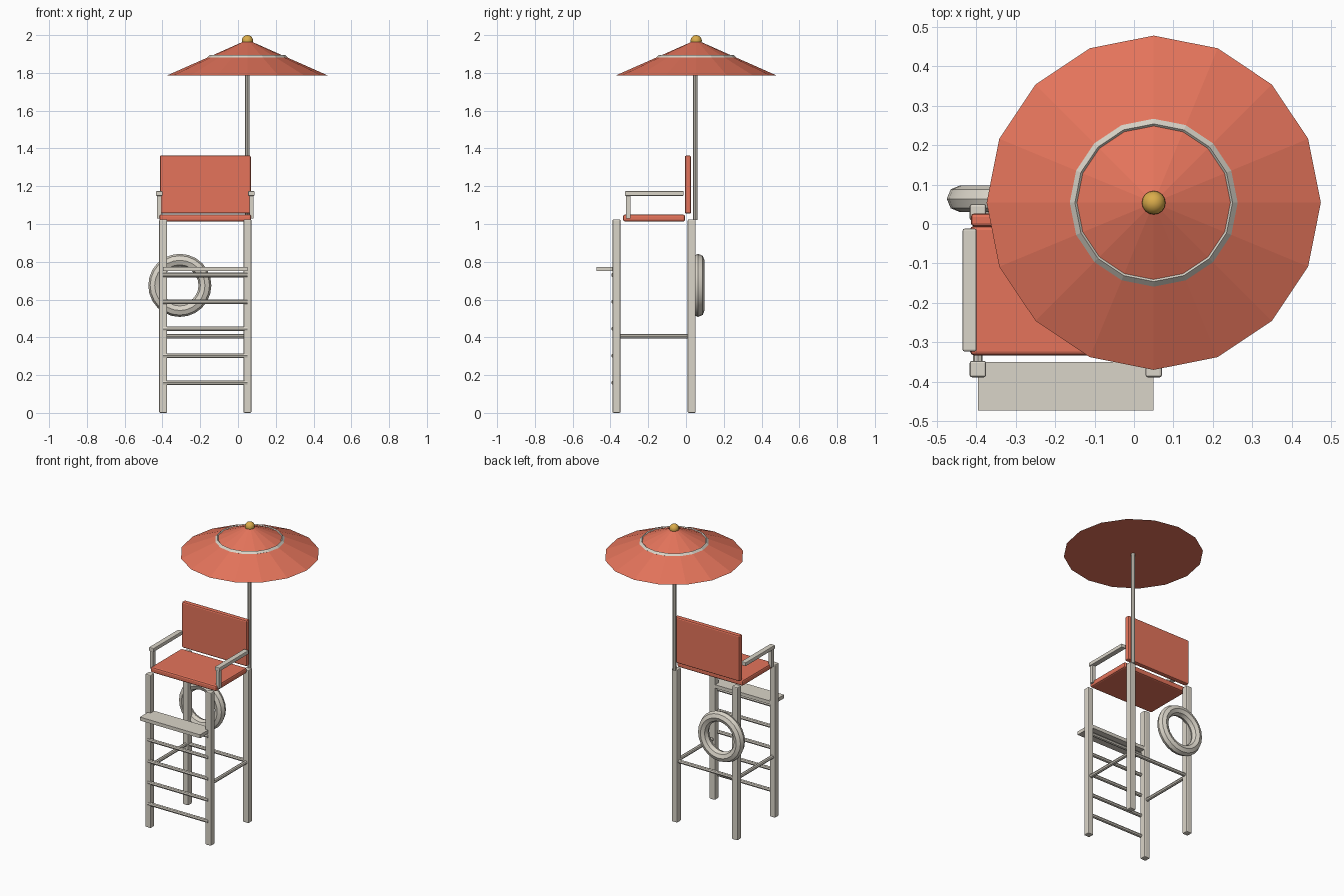
import bpy, math
from mathutils import Vector

cube = bpy.data.objects.get("Cube")
if cube:
    bpy.data.objects.remove(cube, do_unlink=True)


def material(name, rgb):
    m = bpy.data.materials.new(name)
    m.use_nodes = True
    m.diffuse_color = (*rgb, 1)
    m.node_tree.nodes["Principled BSDF"].inputs["Base Color"].default_value = (*rgb, 1)
    return m


CORAL = material("coral", (0.78, 0.175, 0.105))
PAINT = material("off_white", (0.70, 0.66, 0.58))
GOLD = material("gold", (0.70, 0.41, 0.07))


def finish(name, mat, smooth=None):
    ob = bpy.context.object
    ob.name = name
    ob.data.materials.clear()
    ob.data.materials.append(mat)
    if smooth:
        bpy.ops.object.shade_smooth_by_angle(angle=math.radians(smooth))
    return ob


def box(name, mat, lo, hi, bevel=0.0):
    """Box between two corners, with optional softened edges."""
    lo, hi = Vector(lo), Vector(hi)
    bpy.ops.mesh.primitive_cube_add(size=1, location=(lo + hi) / 2)
    ob = finish(name, mat)
    for v in ob.data.vertices:
        v.co = v.co * (hi - lo)
    if bevel:
        mod = ob.modifiers.new("soft_edges", "BEVEL")
        mod.width = bevel
        mod.segments = 2
    return ob


def rod(name, mat, a, b, radius, sides=8):
    """Round bar from point a to point b."""
    a, b = Vector(a), Vector(b)
    bpy.ops.mesh.primitive_cylinder_add(vertices=sides, radius=radius,
                                        depth=(b - a).length, location=(a + b) / 2)
    bpy.context.object.rotation_euler = (b - a).to_track_quat("Z", "Y").to_euler()
    return finish(name, mat)


MID_X = -0.173
HALF_X = 0.223
FRONT, BACK = -0.368, 0.03
LEG = 0.021
SIDES = (("right", -1), ("left", 1))

# Legs, side braces and armrests
for side, s in SIDES:
    x = MID_X + s * HALF_X
    for end, y in (("front", FRONT), ("back", BACK)):
        box(f"{end}_leg_{side}", PAINT, (x - LEG, y - LEG, 0),
            (x + LEG, y + LEG, 1.025), 0.006)
    rod(f"side_brace_{side}", PAINT, (x, FRONT, 0.405), (x, BACK, 0.405), 0.012)
    ax = MID_X + s * 0.244
    box(f"armrest_{side}", PAINT, (ax - 0.0175, -0.323, 1.149),
        (ax + 0.0175, -0.012, 1.174), 0.004)
    box(f"armrest_post_{side}", PAINT, (ax - 0.011, -0.318, 1.03),
        (ax + 0.011, -0.294, 1.152))

X0, X1 = MID_X - HALF_X, MID_X + HALF_X
rod("back_brace", PAINT, (X0, BACK, 0.405), (X1, BACK, 0.405), 0.012)

# Ladder rungs and foot platform
for i in range(5):
    z = 0.16 + i * 0.1425
    rod(f"ladder_rung_{i + 1}", PAINT, (X0, -0.384, z), (X1, -0.384, z), 0.012)
box("foot_platform", PAINT, (X0, -0.473, 0.75), (X1, -0.35, 0.773))

# Seat and backrest
box("seat", CORAL, (MID_X - 0.243, -0.333, 1.013), (MID_X + 0.243, -0.005, 1.05), 0.01)
box("backrest", CORAL, (MID_X - 0.241, -0.006, 1.055), (MID_X + 0.241, 0.027, 1.363), 0.009)

# Life ring hung on the back leg
bpy.ops.mesh.primitive_torus_add(major_radius=0.133, minor_radius=0.034,
                                 major_segments=24, minor_segments=8,
                                 location=(-0.308, 0.064, 0.675),
                                 rotation=(math.pi / 2, 0, 0))
finish("life_ring", PAINT, 30)

# Umbrella: pole, canopy, trim ring and finial
PX, PY = 0.05, 0.054
rod("umbrella_pole", PAINT, (PX, 0.05, 1.02), (PX, 0.05, 1.95), 0.012)
bpy.ops.mesh.primitive_cone_add(vertices=16, radius1=0.424, radius2=0, depth=0.188,
                                location=(PX, PY, 1.881))
finish("umbrella_canopy", CORAL)
bpy.ops.mesh.primitive_torus_add(major_radius=0.2, minor_radius=0.013,
                                 major_segments=16, minor_segments=4,
                                 location=(PX, PY, 1.881))
finish("canopy_trim", PAINT)
bpy.ops.mesh.primitive_uv_sphere_add(segments=16, ring_count=10, radius=0.03,
                                     location=(PX, PY, 1.97))
finish("finial", GOLD, 40)
